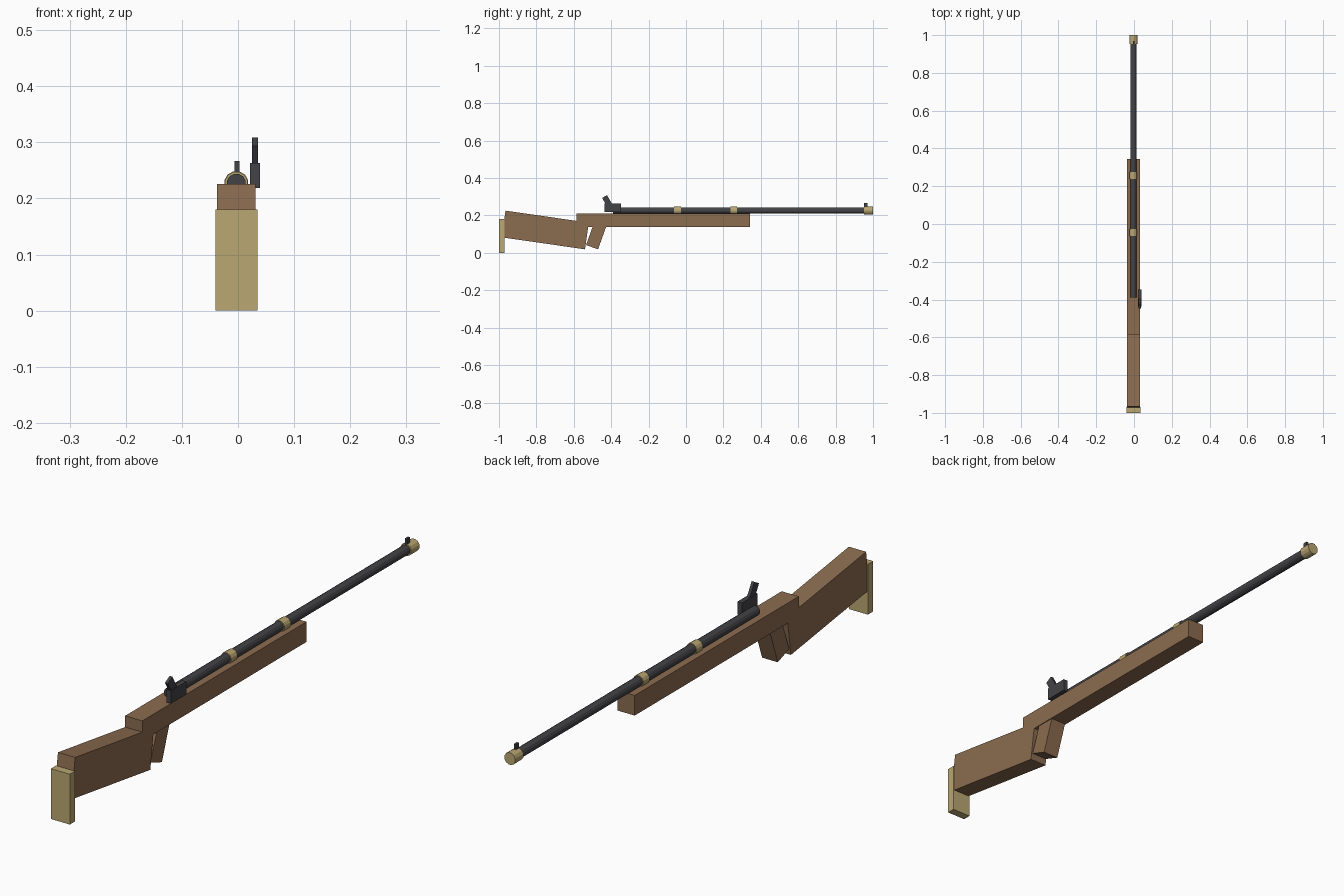
import bpy
import math
from mathutils import Matrix

cube = bpy.data.objects.get("Cube")
if cube:
    bpy.data.objects.remove(cube, do_unlink=True)

CX = -0.003        # centre line of the stock and barrel
BORE_Z = 0.227     # height of the barrel axis


def material(name, rgb):
    m = bpy.data.materials.new(name)
    m.use_nodes = True
    m.diffuse_color = (*rgb, 1)
    m.node_tree.nodes["Principled BSDF"].inputs["Base Color"].default_value = (*rgb, 1)
    return m


wood = material("brown wood", (0.26, 0.15, 0.08))
brass = material("dull brass", (0.49, 0.385, 0.17))
steel = material("dark steel", (0.056, 0.056, 0.062))


def finish(name, mat):
    ob = bpy.context.object
    ob.name = ob.data.name = name
    ob.data.materials.append(mat)
    return ob


def box(name, mat, centre, size, tilt=0):
    """Box of the given size, tilted in degrees about the x axis."""
    bpy.ops.mesh.primitive_cube_add(size=1, location=centre)
    ob = finish(name, mat)
    ob.data.transform(Matrix.Diagonal((*size, 1)))
    ob.rotation_euler.x = math.radians(tilt)
    return ob


def tube(name, mat, y0, y1, radius, sides=12):
    """Faceted cylinder along y on the bore axis, with a flat on top."""
    bpy.ops.mesh.primitive_cylinder_add(vertices=sides, radius=radius, depth=y1 - y0,
                                        location=(CX, (y0 + y1) / 2, BORE_Z))
    ob = finish(name, mat)
    ob.data.transform(Matrix.Rotation(math.pi / 2, 4, 'X')
                      @ Matrix.Rotation(math.pi / sides, 4, 'Z'))
    return ob


# Wooden furniture
box("fore_stock", wood, (CX, -0.121, 0.1755), (0.068, 0.928, 0.072))
box("shoulder_stock", wood, (CX, -0.7525, 0.1225), (0.068, 0.45, 0.144), -8.2)
box("hand_grip", wood, (CX, -0.477, 0.101), (0.062, 0.068, 0.15), -19.6)
box("butt_plate", brass, (CX, -0.985, 0.09), (0.075, 0.03, 0.18))

# Barrel, bands and muzzle
tube("barrel", steel, -0.39, 0.97, 0.0173)
for label, y in (("rear", -0.045), ("front", 0.256)):
    tube(label + "_barrel_band", brass, y - 0.018, y + 0.018, 0.0207)
tube("muzzle_cap", brass, 0.953, 1.0, 0.022)
box("front_sight", steel, (CX + 0.001, 0.961, 0.255), (0.009, 0.017, 0.024))

# Lock on the side, with its cocked hammer
box("lock_block", steel, (0.03, -0.391, 0.241), (0.018, 0.089, 0.045))
box("lock_hammer", steel, (0.0305, -0.418, 0.271), (0.011, 0.03, 0.07), 30)
